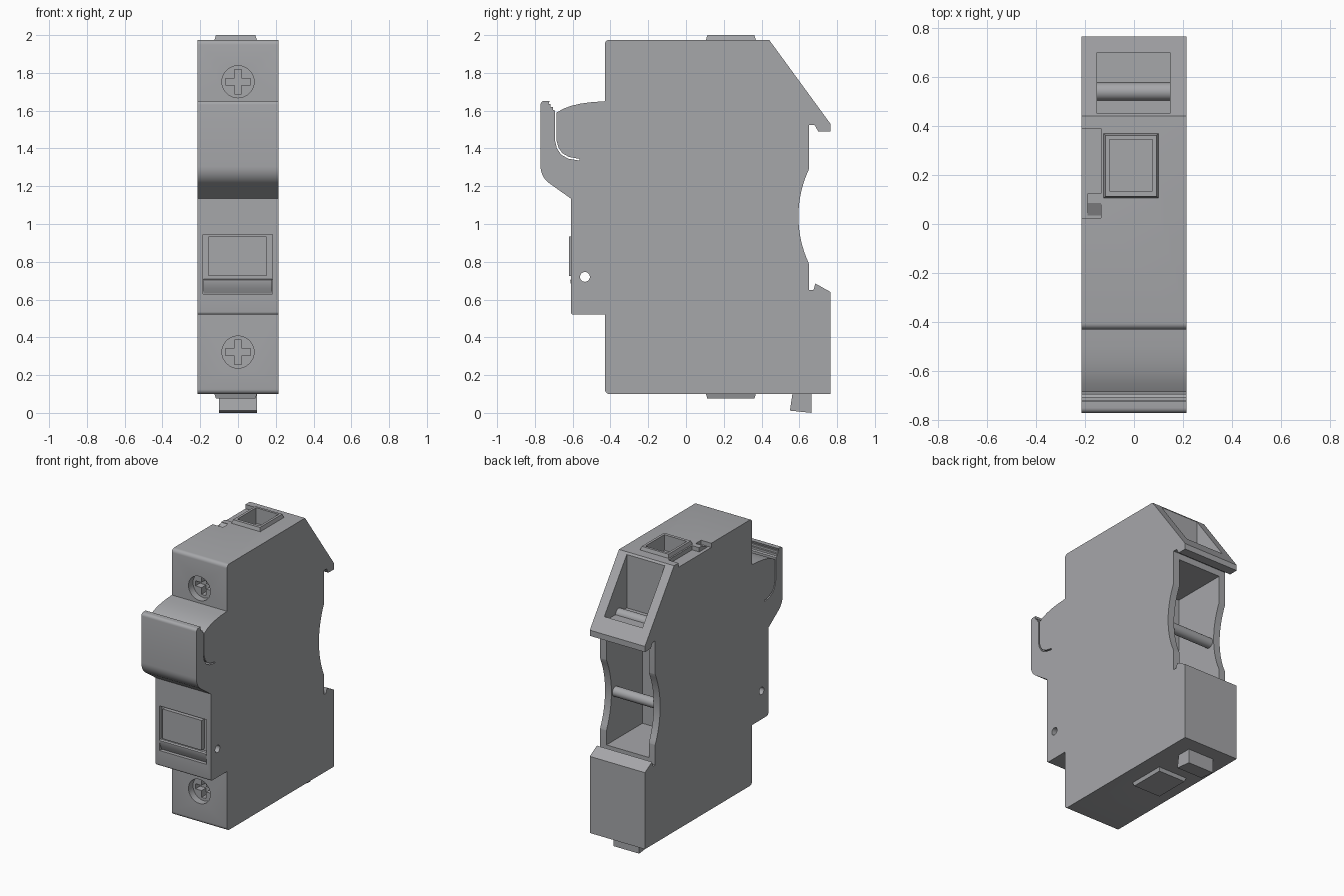
import bpy, bmesh, math
from mathutils import Matrix, Vector

if "Cube" in bpy.data.objects:
    bpy.data.objects.remove(bpy.data.objects["Cube"])

GREY = (0.38, 0.385, 0.40, 1)
grey = bpy.data.materials.new("housing grey")
grey.use_nodes = True
grey.diffuse_color = GREY
grey.node_tree.nodes["Principled BSDF"].inputs["Base Color"].default_value = GREY

HALF = 0.215      # half width of the housing
MID = 1.0375      # height of the mirror plane between both terminals


def finish(name, bm):
    bmesh.ops.recalc_face_normals(bm, faces=bm.faces)
    mesh = bpy.data.meshes.new(name)
    bm.to_mesh(mesh)
    bm.free()
    mesh.materials.append(grey)
    obj = bpy.data.objects.new(name, mesh)
    bpy.context.collection.objects.link(obj)
    return obj


def prism(name, points, x0, x1):
    """Extrude a (y, z) outline along x."""
    bm = bmesh.new()
    face = bm.faces.new([bm.verts.new((x0, y, z)) for y, z in points])
    ext = bmesh.ops.extrude_face_region(bm, geom=[face])
    moved = [v for v in ext["geom"] if isinstance(v, bmesh.types.BMVert)]
    bmesh.ops.translate(bm, verts=moved, vec=(x1 - x0, 0, 0))
    return finish(name, bm)


def box(name, xs, ys, zs, taper=0.0):
    """Box from ranges; the face at zs[1] is drawn in by taper."""
    bm = bmesh.new()
    bmesh.ops.create_cube(bm, size=1)
    for v in bm.verts:
        t = taper if v.co.z > 0 else 0
        sx, sy = math.copysign(t, v.co.x), math.copysign(t, v.co.y)
        v.co = Vector((xs[v.co.x > 0] - sx, ys[v.co.y > 0] - sy, zs[v.co.z > 0]))
    return finish(name, bm)


def rod(name, center, radius, length, axis):
    bm = bmesh.new()
    rot = Matrix.Rotation(math.pi / 2, 4, "Y" if axis == "x" else "X")
    bmesh.ops.create_cone(bm, cap_ends=True, segments=32, radius1=radius,
                          radius2=radius, depth=length,
                          matrix=Matrix.Translation(center) @ rot)
    return finish(name, bm)


def cut(targets, cutter):
    cutter.hide_render = True
    for obj in targets:
        mod = obj.modifiers.new("cut", "BOOLEAN")
        mod.operation = "DIFFERENCE"
        mod.solver = "EXACT"
        mod.object = cutter
        bpy.context.view_layer.objects.active = obj
        bpy.ops.object.modifier_apply(modifier=mod.name)
    bpy.data.objects.remove(cutter)


def arc(cy, cz, r, a0, a1, n):
    return [(cy + r * math.cos(math.radians(a0 + (a1 - a0) * i / n)),
             cz + r * math.sin(math.radians(a0 + (a1 - a0) * i / n)))
            for i in range(n + 1)]


# Side outline of the housing with rail recess, hooks and pull handle
outline = [(0.765, 0.10), (0.765, 0.64), (0.685, 0.685), (0.675, 0.65),
           (0.65, 0.65), (0.65, 0.79)]
outline += arc(1.18, 1.04, 0.585, 205, 155, 16)
outline += [(0.65, 1.29), (0.65, 1.525), (0.68, 1.525), (0.70, 1.49),
            (0.765, 1.49), (0.765, 1.53), (0.44, 1.975)]
outline += arc(-0.405, 1.95, 0.025, 90, 180, 5)
outline += [(-0.43, 1.65), (-0.50, 1.645), (-0.56, 1.637), (-0.61, 1.625),
            (-0.65, 1.61), (-0.685, 1.59)]
# Thin slot that frees the handle
outline += [(-0.685, 1.44), (-0.675, 1.405), (-0.655, 1.375), (-0.62, 1.355),
            (-0.565, 1.345), (-0.565, 1.336), (-0.625, 1.346),
            (-0.662, 1.368), (-0.684, 1.402), (-0.693, 1.44), (-0.693, 1.60)]
# Ridged handle top, handle face and underside
outline += [(-0.705, 1.605), (-0.705, 1.62), (-0.718, 1.62), (-0.718, 1.635),
            (-0.728, 1.635), (-0.722, 1.652)]
outline += arc(-0.75, 1.632, 0.02, 90, 180, 5)
outline += arc(-0.66, 1.305, 0.11, 180, 238, 8)
outline += [(-0.61, 1.135)]
outline += arc(-0.595, 0.535, 0.015, 180, 270, 4)
outline += [(-0.43, 0.52)]
outline += arc(-0.405, 0.125, 0.025, 180, 270, 5)
housing = prism("housing", outline, -HALF, HALF)

# Rail cavity, with a cross pin, and the pocket in the sloped shoulder
cut([housing], box("cavity_cutter", (-0.165, 0.165), (0.25, 1), (0.69, 1.48)))
rod("cross_pin", (0, 0.55, 1.03), 0.035, 0.35, "x")
cut([housing], box("pocket_cutter", (-0.15, 0.147), (0.45, 0.70), (1.585, 2.2)))
rod("pocket_roll", (0, 0.54, 1.58), 0.037, 0.31, "x")

# Terminals: wire funnel, side notch with tab, and recessed cross screw
for label, flip in (("upper", 1), ("lower", -1)):
    def zs(a, b):
        return (MID + flip * (a - MID), MID + flip * (b - MID))

    cut([housing], box("notch_cutter", (-0.3, -0.135), (0.025, 0.39), zs(1.945, 2.1)))
    funnel = box(label + "_wire_funnel", (-0.135, 0.11), (0.095, 0.38),
                 zs(1.94, 2.0), 0.018)
    cut([housing, funnel], box("wire_cutter", (-0.10, 0.075), (0.135, 0.345),
                               zs(1.89, 2.1)))
    box(label + "_notch_tab", (-0.19, -0.13), (0.085, 0.125), zs(1.93, 1.975))
    prism(label + "_tab_ramp", [(0.025, zs(1.94, 0)[0]), (0.09, zs(1.94, 0)[0]),
                                (0.09, zs(1.975, 0)[0])], -0.19, -0.135)
    z = zs(1.753, 0)[0]
    cut([housing], rod("screw_cutter", (0, -0.43, z), 0.085, 0.10, "y"))
    for w, h in ((0.065, 0.018), (0.018, 0.065)):
        cut([housing], box("cross_cutter", (-w, w), (-0.5, -0.33), (z - h, z + h)))

# Fuse carrier window with label panel and finger grip
cut([housing], box("window_cutter", (-0.184, 0.182), (-0.7, -0.585), (0.63, 0.945)))
box("label_panel", (-0.155, 0.15), (-0.62, -0.58), (0.725, 0.935))
grip = [(-0.58, 0.632), (-0.588, 0.632), (-0.602, 0.66), (-0.612, 0.69),
        (-0.613, 0.703), (-0.605, 0.71), (-0.58, 0.71)]
prism("finger_grip", grip, -0.183, 0.181)

# Sealing hole through the carrier
cut([housing], rod("seal_cutter", (0, -0.535, 0.72), 0.026, 1, "x"))

# Rail release foot under the base
prism("release_foot", [(0.565, 0.11), (0.55, 0.012), (0.665, 0.0),
                       (0.665, 0.10), (0.64, 0.11)], -0.10, 0.10)

for obj in bpy.context.collection.objects:
    if obj.type == "MESH" and grey.name in obj.data.materials:
        bpy.ops.object.select_all(action="DESELECT")
        obj.select_set(True)
        bpy.context.view_layer.objects.active = obj
        bpy.ops.object.shade_smooth_by_angle(angle=math.radians(30))
